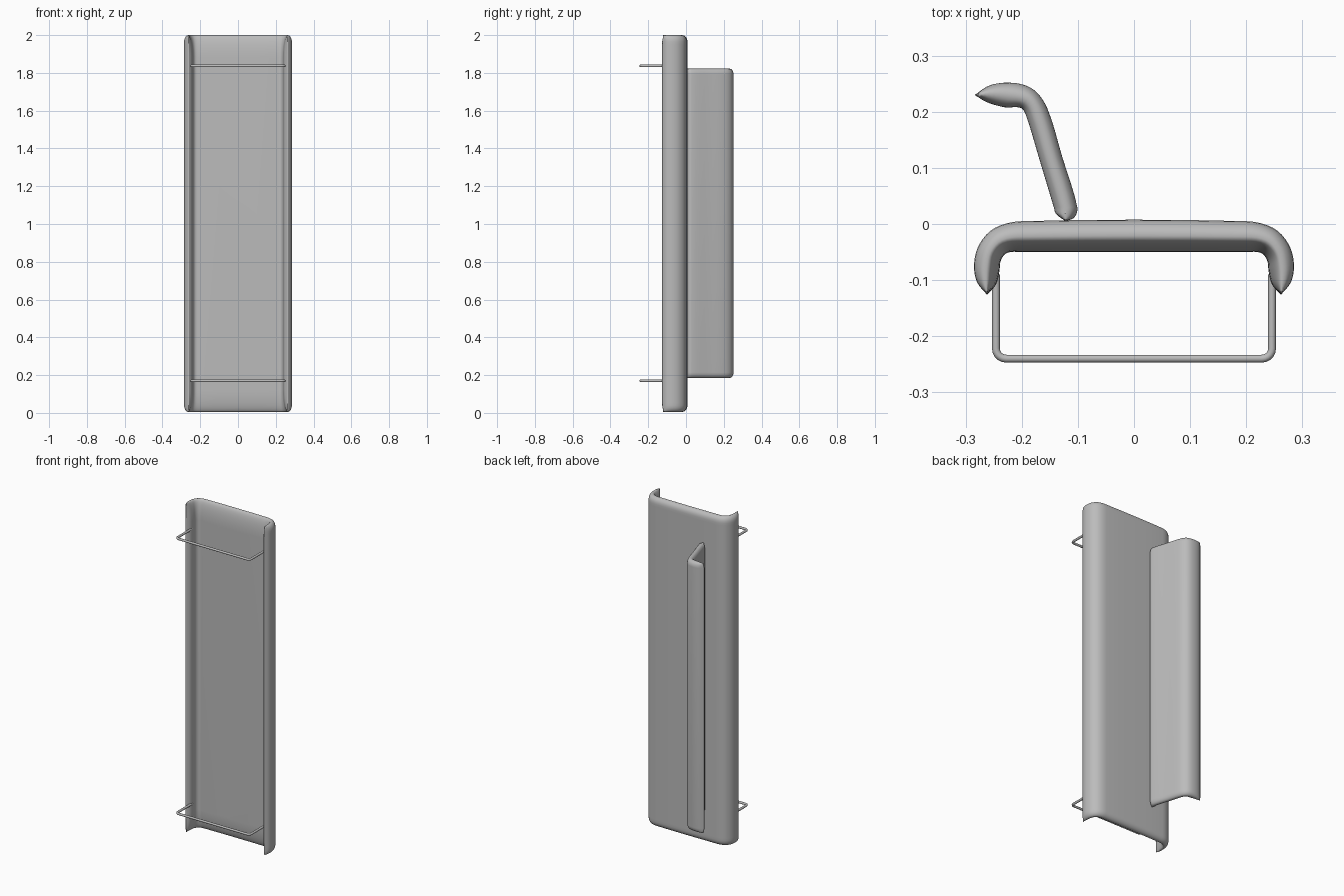
import bpy, bmesh, math
from mathutils import Vector
from mathutils.geometry import interpolate_bezier

if "Cube" in bpy.data.objects:
    bpy.data.objects.remove(bpy.data.objects["Cube"])

grey = bpy.data.materials.new("satin grey")
grey.diffuse_color = (0.5, 0.5, 0.5, 1)
grey.use_nodes = True
grey.node_tree.nodes["Principled BSDF"].inputs["Base Color"].default_value = grey.diffuse_color


def smooth_line(pts, n=4):
    """Catmull-Rom curve through 2D points."""
    p = [Vector((x, y, 0)) for x, y in pts]
    out = []
    for i in range(len(p) - 1):
        a, b = p[i], p[i + 1]
        span = (b - a).length
        ta = (b - p[max(i - 1, 0)]).normalized() * span / 3
        tb = (p[min(i + 2, len(p) - 1)] - a).normalized() * span / 3
        out += interpolate_bezier(a, a + ta, b - tb, b, n + 1)[:-1]
    return out + [p[-1]]


def blade(name, side_a, side_b, z0, z1, depth_a, depth_b, tip):
    """Loft a thin section along z, rounding both ends onto its mid line."""
    a, b = smooth_line(side_a), smooth_line(side_b)
    mid = [(p + q) / 2 for p, q in zip(a, b)]
    for end, nxt in ((0, 3), (-1, -4)):
        mid[end] = mid[end] + (mid[nxt] - mid[end]).normalized() * tip
    m = max(depth_a, depth_b)
    steps = [0, .002, .005, .01, .016, .024, .035, .05, .07, .09, .11]
    steps = [s for s in steps if s < m] + [m]
    levels = [(z0 + d, d) for d in steps] + [(z1 - d, d) for d in reversed(steps)]

    def weight(d, depth):
        t = min(1, d / depth)
        return math.sqrt(1 - (1 - t) ** 2)

    bm = bmesh.new()
    rings = []
    for z, d in levels:
        wa, wb = weight(d, depth_a), weight(d, depth_b)
        ring = [c.lerp(p, wa) for c, p in zip(mid, a)]
        ring += [c.lerp(p, wb) for c, p in zip(mid, b)][-2:0:-1]
        rings.append([bm.verts.new((p.x, p.y, z)) for p in ring])
    n = len(rings[0])
    for r, s in zip(rings, rings[1:]):
        for i in range(n):
            j = (i + 1) % n
            bm.faces.new((r[i], r[j], s[j], s[i]))
    bmesh.ops.remove_doubles(bm, verts=bm.verts, dist=1e-5)
    bmesh.ops.recalc_face_normals(bm, faces=bm.faces)
    me = bpy.data.meshes.new(name)
    bm.to_mesh(me)
    bm.free()
    me.materials.append(grey)
    for f in me.polygons:
        f.use_smooth = True
    ob = bpy.data.objects.new(name, me)
    bpy.context.collection.objects.link(ob)
    return ob


def mirrored(half):
    return half + [(-x, y) for x, y in reversed(half)]


# Main panel with curled side edges
back = [(.262, -.126), (.280, -.103), (.285, -.07), (.275, -.035), (.248, -.007), (.20, .005)]
front = [(.262, -.126), (.246, -.108), (.240, -.085), (.237, -.064), (.225, -.051), (.20, -.05)]
blade("main_panel", mirrored(back), mirrored(front), 0.005, 2.0, .035, .12, .02)

# Bent fin on the back
fin_left = [(-.122, .005), (-.139, .018), (-.143, .03), (-.170, .12), (-.193, .195),
            (-.202, .207), (-.23, .208), (-.262, .217), (-.284, .230)]
fin_right = [(-.122, .005), (-.106, .012), (-.101, .03), (-.128, .12), (-.154, .205),
             (-.177, .238), (-.21, .251), (-.255, .248), (-.284, .230)]
blade("back_fin", fin_left, fin_right, 0.185, 1.822, .03, .03, .02)

# Two wire brackets on the front
R = 0.018
for label, z in (("lower", 0.17), ("upper", 1.837)):
    path = [(-.246, -.09)]
    for cx, start in ((-.246 + R, 180), (.246 - R, 270)):
        for k in range(6):
            t = math.radians(start + 18 * k)
            path.append((cx + R * math.cos(t), -.24 + R + R * math.sin(t)))
    path.append((.246, -.09))
    cu = bpy.data.curves.new(label + "_bracket", 'CURVE')
    cu.dimensions = '3D'
    cu.bevel_depth = 0.007
    cu.bevel_resolution = 3
    cu.use_fill_caps = True
    sp = cu.splines.new('POLY')
    sp.points.add(len(path) - 1)
    for pt, (x, y) in zip(sp.points, path):
        pt.co = (x, y, z, 1)
    sp.use_smooth = True
    cu.materials.append(grey)
    bpy.context.collection.objects.link(bpy.data.objects.new(label + "_bracket", cu))
